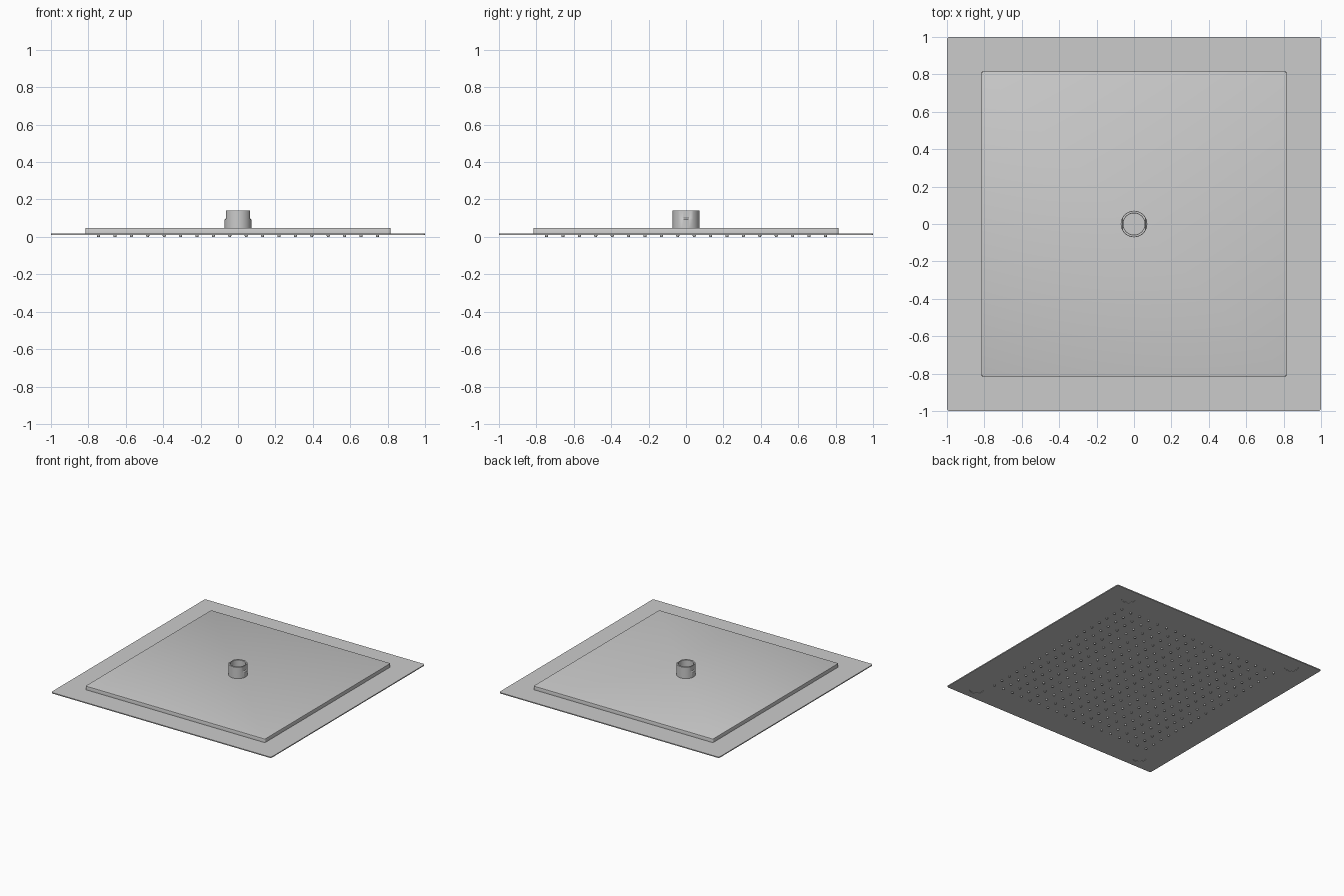
import bpy, bmesh, math
from mathutils import Matrix

if "Cube" in bpy.data.objects:
    bpy.data.objects.remove(bpy.data.objects["Cube"])


def make_object(name, bm, smooth=True):
    bmesh.ops.recalc_face_normals(bm, faces=bm.faces[:])
    mesh = bpy.data.meshes.new(name)
    bm.to_mesh(mesh)
    bm.free()
    ob = bpy.data.objects.new(name, mesh)
    bpy.context.collection.objects.link(ob)
    bpy.ops.object.select_all(action='DESELECT')
    ob.select_set(True)
    bpy.context.view_layer.objects.active = ob
    if smooth:
        bpy.ops.object.shade_smooth_by_angle(angle=math.radians(35))
    return ob


def rounded_slab(name, half, z0, z1, radius, edge=0.0):
    """Square slab with rounded vertical corners and an optional soft top edge."""
    bm = bmesh.new()
    bmesh.ops.create_cube(bm, size=1, matrix=Matrix.Translation((0, 0, (z0 + z1) / 2))
                          @ Matrix.Diagonal((2 * half, 2 * half, z1 - z0, 1)))
    upright = [e for e in bm.edges if abs(e.verts[0].co.z - e.verts[1].co.z) > 1e-5]
    bmesh.ops.bevel(bm, geom=upright, offset=radius, segments=5, profile=0.5, affect='EDGES')
    if edge:
        rim = [e for e in bm.edges if all(v.co.z > z1 - 1e-5 for v in e.verts)]
        bmesh.ops.bevel(bm, geom=rim, offset=edge, segments=2, profile=0.5, affect='EDGES')
    return make_object(name, bm)


PLATE_Z, PLATE_TOP = 0.010, 0.018

# Thin face plate with four shallow round recesses underneath
plate = rounded_slab("face_plate", 1.0, PLATE_Z, PLATE_TOP, 0.015)
bm = bmesh.new()
for x in (-0.80, 0.80):
    for y in (-0.89, 0.89):
        bmesh.ops.create_cone(bm, cap_ends=True, segments=40, radius1=0.052, radius2=0.052,
                              depth=0.01, matrix=Matrix.Translation((x, y, PLATE_Z - 0.002)))
cutter = make_object("recess_cutter", bm, False)
cutter.hide_render = True
mod = plate.modifiers.new("recesses", 'BOOLEAN')
mod.operation = 'DIFFERENCE'
mod.solver = 'EXACT'
mod.object = cutter
bpy.context.view_layer.objects.active = plate
bpy.ops.object.modifier_apply(modifier=mod.name)
bpy.data.objects.remove(cutter)

# Water chamber on top of the plate
rounded_slab("water_chamber", 0.816, PLATE_TOP - 0.001, 0.048, 0.012, 0.003)

# Spray nozzles in a regular grid
bm = bmesh.new()
COUNT, PITCH = 18, 0.0877
for i in range(COUNT):
    for j in range(COUNT):
        x, y = ((k - (COUNT - 1) / 2) * PITCH for k in (i, j))
        bmesh.ops.create_cone(bm, cap_ends=True, segments=12, radius1=0.007, radius2=0.009,
                              depth=0.011, matrix=Matrix.Translation((x, y, 0.0055)))
make_object("spray_nozzles", bm)

# Hollow inlet connector, with wrench flats on its two x sides
R, FLAT, SEG = 0.071, 0.063, 64
profile = [(R, 0.046, R), (R, 0.092, R), (R, 0.100, FLAT), (R, 0.140, FLAT),
           (R - 0.002, 0.142, FLAT - 0.002), (0.059, 0.142, R), (0.057, 0.140, R), (0.057, 0.060, R)]
bm = bmesh.new()
rings = []
for r, z, limit in profile:
    ring = []
    for k in range(SEG):
        a = 2 * math.pi * k / SEG
        x = max(-limit, min(limit, r * math.cos(a)))
        ring.append(bm.verts.new((x, r * math.sin(a), z)))
    rings.append(ring)
for low, high in zip(rings, rings[1:]):
    for k in range(SEG):
        n = (k + 1) % SEG
        bm.faces.new((low[k], low[n], high[n], high[k]))
bm.faces.new(rings[0])
bm.faces.new(rings[-1])
make_object("inlet_connector", bm)
